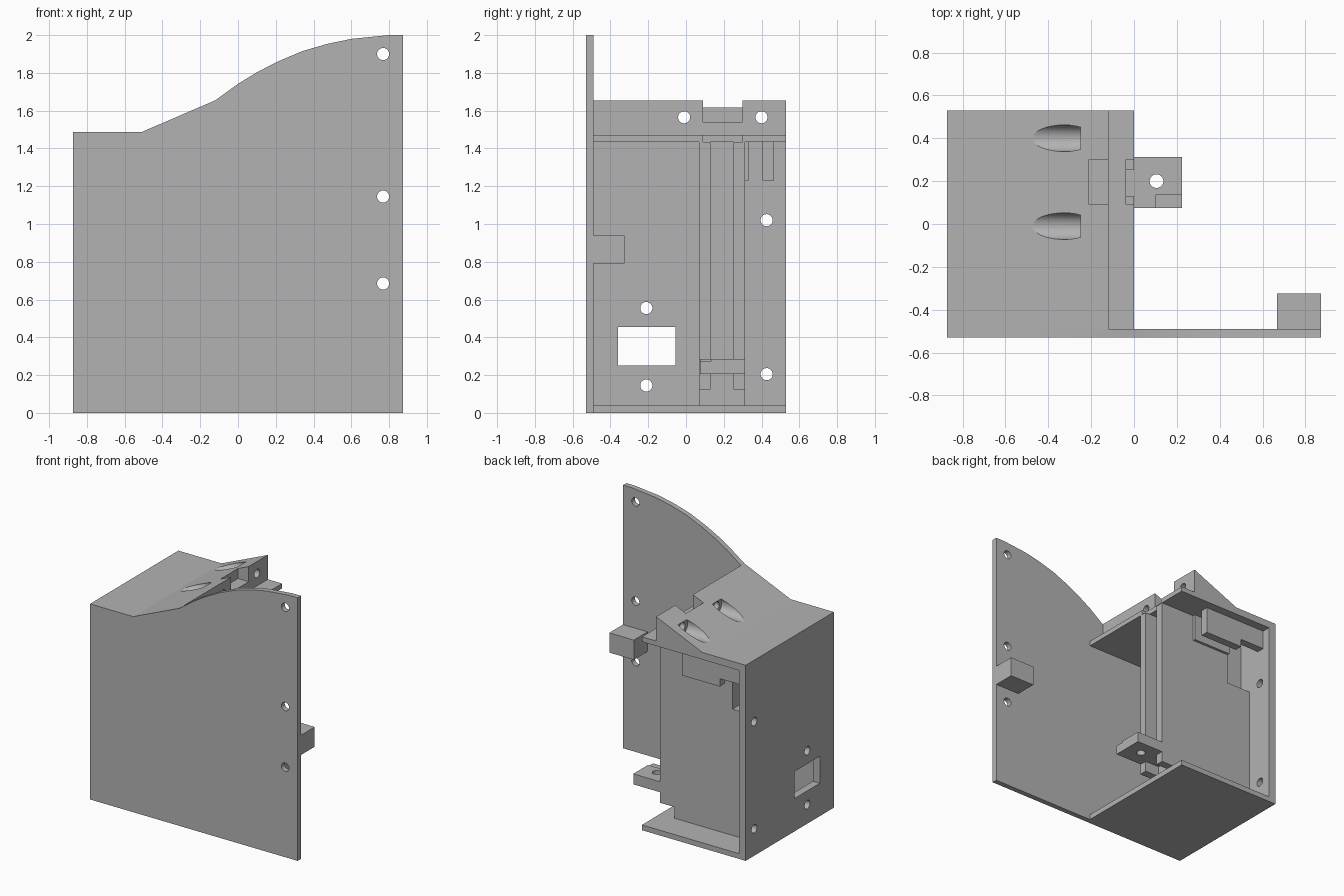
import bpy, bmesh, math
from mathutils import Matrix, Vector

cube = bpy.data.objects.get("Cube")
if cube:
    bpy.data.objects.remove(cube, do_unlink=True)

grey = bpy.data.materials.new("plain_grey")
grey.use_nodes = True
COLOUR = (0.45, 0.45, 0.45, 1)
grey.diffuse_color = COLOUR
grey.node_tree.nodes["Principled BSDF"].inputs["Base Color"].default_value = COLOUR


def finish(name, bm):
    bmesh.ops.recalc_face_normals(bm, faces=bm.faces)
    mesh = bpy.data.meshes.new(name)
    bm.to_mesh(mesh)
    bm.free()
    mesh.materials.append(grey)
    obj = bpy.data.objects.new(name, mesh)
    bpy.context.scene.collection.objects.link(obj)
    return obj


def box(name, x, y, z):
    """Box from (low, high) ranges."""
    bm = bmesh.new()
    bmesh.ops.create_cube(bm, size=1)
    for v in bm.verts:
        v.co = Vector([r[0] + (c + 0.5) * (r[1] - r[0]) for c, r in zip(v.co, (x, y, z))])
    return finish(name, bm)


def extrude_y(name, profile, y0, y1):
    """Solid from an x-z outline."""
    bm = bmesh.new()
    face = bm.faces.new([bm.verts.new((x, y0, z)) for x, z in profile])
    new = bmesh.ops.extrude_face_region(bm, geom=[face])["geom"]
    bmesh.ops.translate(bm, vec=(0, y1 - y0, 0), verts=[g for g in new if isinstance(g, bmesh.types.BMVert)])
    return finish(name, bm)


def rod(axis, centre, radius, length):
    bm = bmesh.new()
    turn = {"x": Matrix.Rotation(math.pi / 2, 4, "Y"),
            "y": Matrix.Rotation(math.pi / 2, 4, "X"), "z": Matrix()}[axis]
    bmesh.ops.create_cone(bm, cap_ends=True, segments=32, radius1=radius, radius2=radius,
                          depth=length, matrix=Matrix.Translation(centre) @ turn)
    return finish("cutter", bm)


def cut(obj, cutters):
    """Subtract every cutter, bake the result and discard the cutters."""
    for c in cutters:
        c.hide_render = True
        mod = obj.modifiers.new("cut", "BOOLEAN")
        mod.operation, mod.solver, mod.object = "DIFFERENCE", "EXACT", c
    bpy.context.view_layer.update()
    baked = bpy.data.meshes.new_from_object(obj.evaluated_get(bpy.context.evaluated_depsgraph_get()))
    obj.modifiers.clear()
    obj.data = baked
    for c in cutters:
        bpy.data.objects.remove(c, do_unlink=True)


R = 0.032          # screw hole radius
SIDE = 0.873       # half width
BACK = 0.53        # half depth
INNER = -0.49      # inside of the front plate
WALL = -0.815      # inside of the side wall

# Front plate with a curved upper edge
slope = [(-SIDE, 1.487), (-0.51, 1.487), (-0.12, 1.655)]
arc = [(0, 1.742), (0.1, 1.803), (0.21, 1.86), (0.34, 1.915), (0.47, 1.953), (0.6, 1.98), (0.8, 2), (SIDE, 2)]
plate = extrude_y("front_plate", [(-SIDE, 0)] + slope + arc + [(SIDE, 0)], -BACK, INNER)
cut(plate, [rod("y", (0.768, -0.5, z), R, 0.3) for z in (1.9, 1.145, 0.685)])

# Side wall with window and screw holes
wall = box("side_wall", (-SIDE, WALL), (INNER, BACK), (0, 1.45))
cut(wall, [box("cutter", (-1, -0.7), (-0.36, -0.055), (0.25, 0.455))] +
    [rod("x", (-0.85, y, z), R, 0.3)
     for y, z in ((0.427, 1.02), (0.427, 0.205), (-0.21, 0.555), (-0.21, 0.145))])

# Floor
box("floor", (WALL, 0), (INNER, BACK), (0, 0.04))

# Sloped top block with ledge, notches and screw pockets
top = extrude_y("top_block", slope + [(-0.12, 1.47), (0, 1.47), (0, 1.433), (-SIDE, 1.433)], INNER, BACK)
cutters = [box("cutter", (-0.21, -0.1), (0.09, 0.3), (1.54, 1.8)),
           box("cutter", (-0.037, 0.1), (0.09, 0.3), (1.4, 1.5))]
for y in (-0.01, 0.4):
    cutters += [rod("x", (-0.45, y, 1.565), 0.062, 0.4), rod("x", (-0.18, y, 1.565), R, 0.3)]
cut(top, cutters)

# Thick inner divider, open groove along its free edge
divider = box("divider", (WALL, 0), (0.07, 0.312), (0.04, 1.433))
cut(divider, [box("cutter", (-0.12, 0.1), (0.13, 0.252), (0.1, 1.5)),
              box("cutter", (-0.12, 0.1), (0, 0.4), (0, 0.125)),
              box("cutter", (-0.9, -0.61), (0.22, 0.4), (1.0, 1.5))])

# Bracket with a screw hole and a shallow corner step
bracket = box("bracket", (-0.12, 0.225), (0.075, 0.312), (0.205, 0.285))
cut(bracket, [rod("z", (0.105, 0.2, 0.25), R, 0.3),
              box("cutter", (0.1, 0.3), (0, 0.135), (0.274, 0.4))])

# Hanging hook and pad beneath the top
box("hook", (-0.61, -0.29), (0.405, 0.465), (1.23, 1.44))
box("hook_short_end", (WALL, -0.61), (0.405, 0.465), (1.29, 1.44))
box("hook_pad", (-0.61, -0.29), (0.3, 0.332), (1.23, 1.44))

# Spacer block on the front plate
box("spacer_block", (0.667, SIDE), (-0.5, -0.325), (0.79, 0.94))

# Smooth only the round bores
for obj in bpy.context.scene.objects:
    obj.select_set(obj.type == "MESH")
bpy.context.view_layer.objects.active = plate
bpy.ops.object.shade_smooth_by_angle(angle=math.radians(20))
bpy.ops.object.select_all(action="DESELECT")
